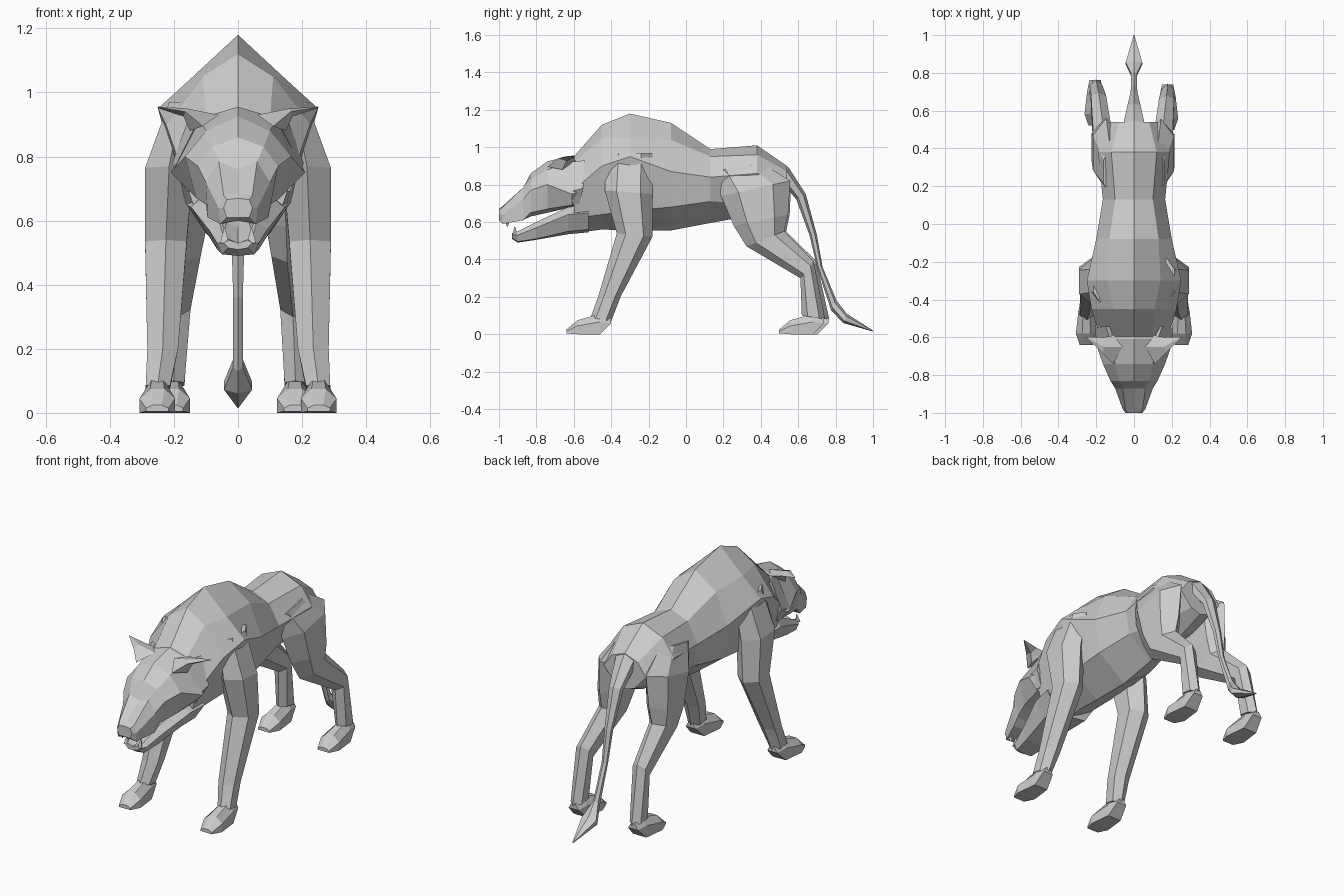
import bpy, bmesh, math


def loft(name, rings):
    """Skin a closed, capped tube through rings with equal point counts."""
    bm = bmesh.new()
    vs = [[bm.verts.new(p) for p in r] for r in rings]
    n = len(vs[0])
    for a, b in zip(vs, vs[1:]):
        for i in range(n):
            j = (i + 1) % n
            bm.faces.new((a[i], a[j], b[j], b[i]))
    bm.faces.new(vs[0])
    bm.faces.new(vs[-1])
    bmesh.ops.recalc_face_normals(bm, faces=bm.faces)
    me = bpy.data.meshes.new(name)
    bm.to_mesh(me)
    bm.free()
    ob = bpy.data.objects.new(name, me)
    bpy.context.collection.objects.link(ob)
    return ob


def octagon(y, top, xu, zu, xs, zs, xl, zl, bot):
    """Mirrored eight-sided section standing across y."""
    half = [(xu, zu), (xs, zs), (xl, zl)]
    return ([(0, y, top)] + [(x, y, z) for x, z in half] + [(0, y, bot)]
            + [(-x, y, z) for x, z in reversed(half)])


def hexagon(yf, zf, yb, zb, xm, hw):
    """Six-sided limb section between a front point and a back point."""
    pts = []
    for k in range(6):
        a = k * math.pi / 3
        t = (1 - math.cos(a)) / 2
        pts.append((xm + hw * math.sin(a) / 0.866,
                    yf + (yb - yf) * t, zf + (zb - zf) * t))
    return pts


def limb(name, rings, side, splay=0, shift=0):
    """Limb on one side; splay and shift grow toward the ground."""
    out = []
    for r in rings:
        out.append([(side * (x + splay * (1 - z)), y + shift * (1 - z), z)
                    for x, y, z in hexagon(*r)])
    return loft(name, out)


def paw(name, x, heel, side):
    """Flat-soled paw reaching forward from the heel."""
    rings = []
    for dy, z0, h, w in [(0, .06, .09, .03), (.06, 0, .11, .042),
                         (.18, 0, .075, .056), (.24, .005, .025, .035)]:
        sec = [(-w, z0), (w, z0), (w, h * .6), (w * .4, h), (-w * .4, h), (-w, h * .6)]
        rings.append([(side * (x + px), heel - dy, max(pz, z0)) for px, pz in sec])
    return loft(name, rings)


# Torso: neck, hump, waist and rump
loft("body", [octagon(*r) for r in [
    (-.60, .95, .10, .92, .18, .77, .13, .62, .54),
    (-.45, 1.12, .11, 1.05, .225, .90, .15, .64, .56),
    (-.30, 1.18, .14, 1.05, .25, .95, .17, .66, .555),
    (-.08, 1.13, .13, 1.04, .20, .87, .17, .68, .555),
    (.13, .99, .10, .95, .165, .84, .14, .71, .595),
    (.38, 1.01, .12, .96, .19, .86, .10, .70, .64),
    (.54, .90, .08, .87, .13, .80, .06, .72, .70)]])

# Skull with a sloping brow, and upper muzzle
loft("head", [octagon(*r) for r in [
    (-.53, .95, .10, .92, .17, .77, .13, .70, .69),
    (-.61, .955, .12, .92, .21, .75, .15, .69, .68),
    (-.74, .925, .10, .88, .165, .80, .13, .67, .65),
    (-.83, .86, .08, .83, .125, .77, .10, .65, .63),
    (-.87, .76, .06, .785, .10, .72, .095, .61, .62),
    (-.98, .685, .045, .68, .06, .64, .055, .59, .60),
    (-1.0, .67, .035, .665, .045, .64, .035, .61, .61)]])

# Lower jaw
loft("lower_jaw", [octagon(*r) for r in [
    (-.52, .69, .10, .69, .16, .65, .10, .56, .545),
    (-.63, .67, .10, .68, .145, .64, .09, .55, .535),
    (-.80, .58, .06, .60, .09, .57, .065, .51, .505),
    (-.90, .53, .045, .55, .065, .53, .05, .495, .49),
    (-.93, .53, .03, .54, .045, .53, .03, .515, .51)]])

# Tail with a diamond tip
loft("tail", [hexagon(*r) for r in [
    (.38, .92, .38, 1.0, 0, .03),
    (.50, .83, .55, .89, 0, .055),
    (.59, .72, .64, .75, 0, .035),
    (.66, .53, .70, .53, 0, .02),
    (.70, .36, .73, .36, 0, .015),
    (.775, .13, .805, .18, 0, .015),
    (.84, .06, .86, .11, 0, .044),
    (.998, .015, 1.0, .02, 0, .002)]])

front = [(-.42, .97, -.18, .97, .175, .04),
         (-.435, .77, -.18, .75, .215, .075),
         (-.37, .54, -.18, .52, .225, .065),
         (-.47, .20, -.35, .20, .235, .048),
         (-.51, .09, -.40, .07, .25, .038)]
hind = [(.15, .87, .40, .92, .125, .035),
        (.19, .74, .56, .82, .145, .07),
        (.26, .58, .55, .64, .155, .065),
        (.33, .47, .53, .55, .16, .05),
        (.62, .30, .69, .39, .18, .04),
        (.63, .10, .755, .08, .19, .034)]

for label, s in (("left", -1), ("right", 1)):
    # Legs and paws; the hind pair stands slightly uneven
    limb("front_leg_" + label, front, s)
    paw("front_paw_" + label, .252, -.40, s)
    limb("hind_leg_" + label, hind, s, -.012 * s, -.012 * s)
    paw("hind_paw_" + label, .192 - .014 * s, .75 - .012 * s, s)
    # Swept-out blade ear
    loft("ear_" + label, [[(s * x, y, z) for x, y, z in r] for r in [
        [(.06, -.65, .93), (.11, -.74, .895), (.15, -.66, .88), (.11, -.59, .93)],
        [(.16, -.65, .95), (.165, -.685, .94), (.17, -.64, .925), (.16, -.60, .94)],
        [(.25, -.60, .956), (.25, -.604, .954), (.252, -.60, .952), (.25, -.597, .954)]]])
    # Cheek ruff in front of the shoulder
    loft("cheek_ruff_" + label, [[(s * x, y, z) for x, y, z in r] for r in [
        [(.12, -.63, .92), (.15, -.54, .93), (.10, -.55, .90)],
        [(.20, -.63, .76), (.205, -.55, .78), (.15, -.55, .78)],
        [(.16, -.60, .69), (.16, -.57, .70), (.13, -.57, .70)]]])
    # Lower and upper fangs
    for part, y, z0, z1 in (("lower", -.915, .53, .575), ("upper", -.955, .61, .575)):
        loft(part + "_fang_" + label, [
            [(s * (.042 + dx * k), y + dy * k, z) for dx, dy in ((-1, -1), (1, -1), (0, 1))]
            for z, k in ((z0, .014), (z1, .002))])
